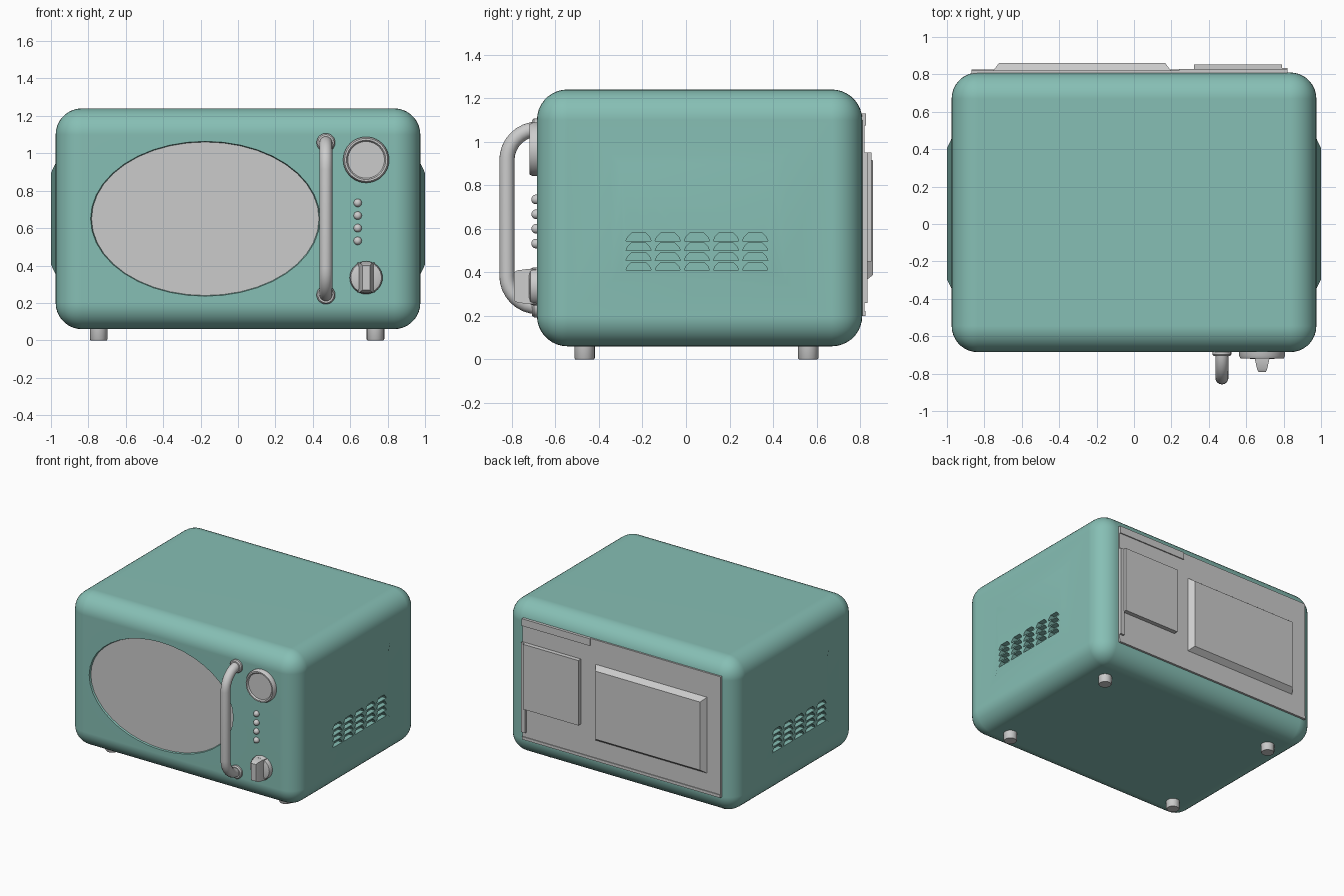
import bpy, bmesh, math
from mathutils import Matrix

if "Cube" in bpy.data.objects:
    bpy.data.objects.remove(bpy.data.objects["Cube"])

teal = bpy.data.materials.new("teal_enamel")
teal.diffuse_color = (0.24, 0.52, 0.46, 1)
teal.use_nodes = True
teal.node_tree.nodes["Principled BSDF"].inputs["Base Color"].default_value = teal.diffuse_color


def make(name, verts, faces, mat=None, smooth=True):
    me = bpy.data.meshes.new(name)
    me.from_pydata(verts, [], faces)
    bm = bmesh.new()
    bm.from_mesh(me)
    bmesh.ops.recalc_face_normals(bm, faces=bm.faces)
    bm.to_mesh(me)
    bm.free()
    ob = bpy.data.objects.new(name, me)
    bpy.context.collection.objects.link(ob)
    if mat:
        me.materials.append(mat)
    if smooth:
        soften(ob)
    return ob


def activate(ob):
    bpy.ops.object.select_all(action='DESELECT')
    ob.select_set(True)
    bpy.context.view_layer.objects.active = ob


def soften(ob):
    activate(ob)
    bpy.ops.object.shade_smooth_by_angle(angle=math.radians(35))


def loft(name, rings, mat=None, smooth=True):
    """Closed skin through rings of equal point count, capped at both ends."""
    n = len(rings[0])
    verts = [p for r in rings for p in r]
    faces = [tuple(range(n)), tuple(range(n * (len(rings) - 1), n * len(rings)))]
    for k in range(len(rings) - 1):
        for i in range(n):
            j = (i + 1) % n
            faces.append((k*n + i, k*n + j, k*n + n + j, k*n + n + i))
    return make(name, verts, faces, mat, smooth)


def turned(name, x, z, profile, n=32, stretch=1.0, mat=None):
    """Round part on the front; profile = (radius, y)."""
    return loft(name, [[(x + r * math.cos(2*math.pi*i/n), y,
                         z + r * stretch * math.sin(2*math.pi*i/n)) for i in range(n)]
                       for r, y in profile], mat)


def rect(a0, a1, b0, b1):
    return [(a0, b0), (a1, b0), (a1, b1), (a0, b1)]


def back_block(name, x0, x1, z0, z1, y0, y1, taper=0.0):
    return loft(name, [[(x, y0, z) for x, z in rect(x0, x1, z0, z1)],
                       [(x, y1, z) for x, z in rect(x0 + taper, x1 - taper, z0 + taper, z1 - taper)]],
                smooth=False)


def apply_bool(ob, cutter, op):
    activate(ob)
    m = ob.modifiers.new(op, 'BOOLEAN')
    m.operation, m.solver, m.object = op, 'EXACT', cutter
    bpy.ops.object.modifier_apply(modifier=m.name)
    bpy.data.objects.remove(cutter)


# body shell
body = loft("body", [[(x, y, z) for x, y in rect(-.975, .975, -.685, .81)] for z in (.06, 1.24)],
            teal, smooth=False)
activate(body)
bev = body.modifiers.new("round", 'BEVEL')
bev.width, bev.segments = .14, 9
bpy.ops.object.modifier_apply(modifier="round")

# raised side panels with rows of vent slots
for s in (-1, 1):
    panel = loft("panel_tool", [[(s*x, y, z) for y, z in rect(-.35 - d, .46 + d, .35 - d, .95 + d)]
                                for x, d in ((.95, .05), (1.0, -.055))], teal, smooth=False)
    apply_bool(body, panel, 'UNION')
    verts, faces = [], []
    slot = [(-.058, 0), (.058, 0), (.05, .018), (.032, .036), (-.032, .036), (-.05, .018)]
    for c in range(5):
        for r in range(4):
            k = len(verts)
            for x in (.965, 1.03):
                verts += [(s*x, -.218 + .134*c + a, .41 + .045*r + b) for a, b in slot]
            faces += [tuple(range(k, k + 6)), tuple(range(k + 6, k + 12))]
            faces += [(k + i, k + (i + 1) % 6, k + 6 + (i + 1) % 6, k + 6 + i) for i in range(6)]
    apply_bool(body, make("slot_tool", verts, faces, teal, False), 'DIFFERENCE')

# recessed oval window
oval = .415 / .615
apply_bool(body, turned("oval_tool", -.175, .65, [(.625, -.72), (.605, -.66)], 40, oval, teal),
           'DIFFERENCE')
soften(body)
body.modifiers.new("normals", 'WEIGHTED_NORMAL').keep_sharp = True
turned("window", -.175, .65, [(.608, -.65), (.608, -.672)], 40, oval)

# door handle: tube with two quarter bends
path = []
for zc, a0, a1 in ((.915, 90, 180), (.385, 180, 270)):
    for i in range(9):
        a = math.radians(a0 + (a1 - a0) * i / 8)
        path.append((-.68 + .143 * math.cos(a), zc + .143 * math.sin(a), a))
rings = [[(.47 + .035 * math.cos(t), y + .035 * math.sin(t) * math.cos(a),
           z + .035 * math.sin(t) * math.sin(a))
          for t in [2 * math.pi * i / 16 for i in range(16)]] for y, z, a in path]
loft("door_handle", rings)
for z in (1.057, .243):
    turned("handle_mount", .47, z, [(.05, -.67), (.05, -.698), (.043, -.707)], 24)

# clock dial with raised rim
turned("dial", .685, .965, [(.123, -.67), (.123, -.705), (.115, -.72), (.105, -.72), (.098, -.71)], 40)

# push buttons
for z in (.735, .667, .6, .532):
    turned("button", .64, z, [(.022, -.67), (.022, -.692), (.019, -.701), (.012, -.708), (.004, -.71)], 16)

# timer knob: disc base with tapered grip
turned("timer_knob", .685, .335, [(.088, -.67), (.088, -.7), (.082, -.715), (.06, -.722)], 32)
loft("knob_grip", [[(.685 + a, y, .335 + b) for a, b in rect(-w, w, -h, h)]
                   for y, w, h in ((-.69, .045, .08), (-.73, .037, .08), (-.775, .027, .074), (-.79, .02, .065))])

# feet
for x in (-.745, .735):
    for y in (-.466, .562):
        loft("foot", [[(x + r * math.cos(2*math.pi*i/20), y + r * math.sin(2*math.pi*i/20), z)
                       for i in range(20)] for z, r in ((0, .043), (.006, .047), (.09, .047))])

# back plate, service covers and trim
back_block("back_plate", -.87, .82, .2, 1.13, .76, .82)
back_block("vent_cover", -.76, .205, .35, .95, .81, .86, .038)
back_block("service_cover", .32, .79, .45, .95, .81, .853)
back_block("cable_guard", .785, .82, .26, .95, .81, .835)
back_block("top_lip", .24, .82, 1.075, 1.13, .81, .828)
back_block("bottom_lip", -.87, .82, .2, .222, .81, .826)
